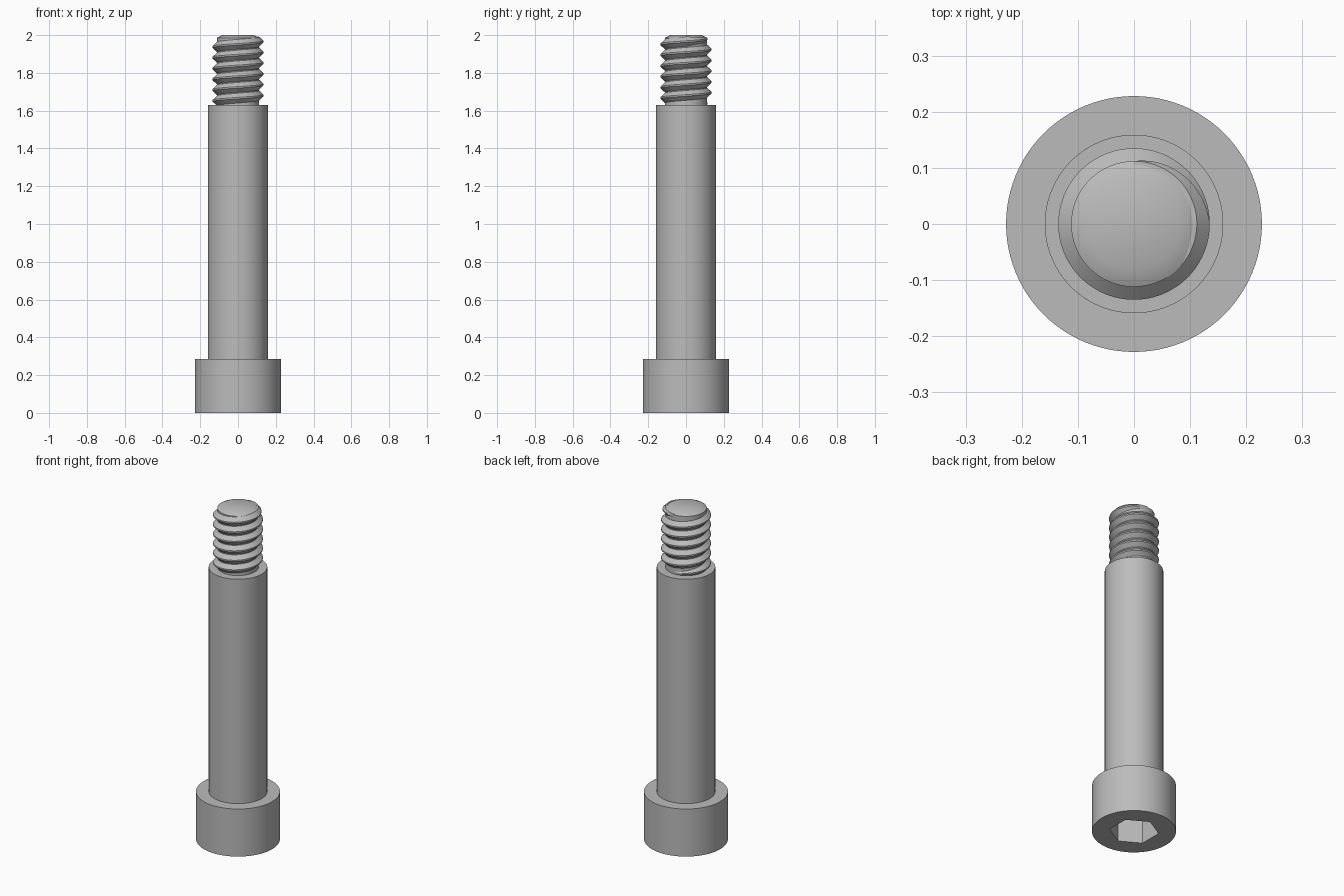
import bpy
import bmesh
import math

if "Cube" in bpy.data.objects:
    bpy.data.objects.remove(bpy.data.objects["Cube"], do_unlink=True)

SEGMENTS = 96

steel = bpy.data.materials.new("grey_steel")
steel.use_nodes = True
steel.diffuse_color = (0.5, 0.5, 0.5, 1)
steel.node_tree.nodes["Principled BSDF"].inputs["Base Color"].default_value = (0.5, 0.5, 0.5, 1)


def finish(bm, name):
    """Turn a bmesh into a named steel object."""
    bmesh.ops.recalc_face_normals(bm, faces=bm.faces)
    mesh = bpy.data.meshes.new(name)
    bm.to_mesh(mesh)
    bm.free()
    mesh.materials.append(steel)
    obj = bpy.data.objects.new(name, mesh)
    bpy.context.collection.objects.link(obj)
    return obj


def smooth(obj):
    bpy.ops.object.select_all(action="DESELECT")
    obj.select_set(True)
    bpy.context.view_layer.objects.active = obj
    bpy.ops.object.shade_smooth_by_angle(angle=math.radians(30))


def skin(bm, rings):
    """Join successive closed rings of points and cap both ends."""
    loops = [[bm.verts.new(p) for p in ring] for ring in rings]
    n = len(loops[0])
    for a, b in zip(loops, loops[1:]):
        for i in range(n):
            j = (i + 1) % n
            bm.faces.new((a[i], a[j], b[j], b[i]))
    bm.faces.new(loops[0])
    bm.faces.new(loops[-1])


def turned(name, profile, sides=SEGMENTS, start=0.0):
    """Solid of revolution from (radius, height) pairs."""
    angles = [start + math.tau * i / sides for i in range(sides)]
    bm = bmesh.new()
    skin(bm, [[(r * math.cos(a), r * math.sin(a), z) for a in angles] for r, z in profile])
    return finish(bm, name)


# Cylindrical head with a hexagonal socket in its underside
head = turned("head", [(0.228, 0), (0.228, 0.285)])
socket = turned("socket_cutter", [(0.135, -0.05), (0.135, 0.17)], 6, math.pi / 6)
socket.hide_render = True
cut = head.modifiers.new("socket", "BOOLEAN")
cut.operation = "DIFFERENCE"
cut.solver = "EXACT"
cut.object = socket
bpy.context.view_layer.objects.active = head
bpy.ops.object.modifier_apply(modifier=cut.name)
bpy.data.objects.remove(socket, do_unlink=True)
smooth(head)

# Smooth shoulder and chamfered thread core
smooth(turned("shoulder", [(0.159, 0.285), (0.159, 1.63)]))
smooth(turned("thread_core", [(0.112, 1.63), (0.112, 1.985), (0.082, 2.0)]))

# Right-handed thread, fading out over a quarter turn at each end
PITCH, TURNS, BOTTOM = 0.057, 6, 1.638
CORE, CREST, INNER = 0.112, 0.135, 0.104
STEPS = TURNS * SEGMENTS
rings = []
for k in range(STEPS + 1):
    turn = TURNS * k / STEPS
    fade = min(1, 4 * turn, 4 * (TURNS - turn))
    a = math.pi / 2 + math.tau * turn
    z = BOTTOM + PITCH * turn
    tip = CORE + (CREST - CORE) * fade
    wide = 0.008 + 0.018 * fade
    flat = 0.004
    section = [(INNER, -wide), (CORE, -wide), (tip, -flat),
               (tip, flat), (CORE, wide), (INNER, wide)]
    rings.append([(r * math.cos(a), r * math.sin(a), z + h) for r, h in section])
bm = bmesh.new()
skin(bm, rings)
smooth(finish(bm, "thread"))
